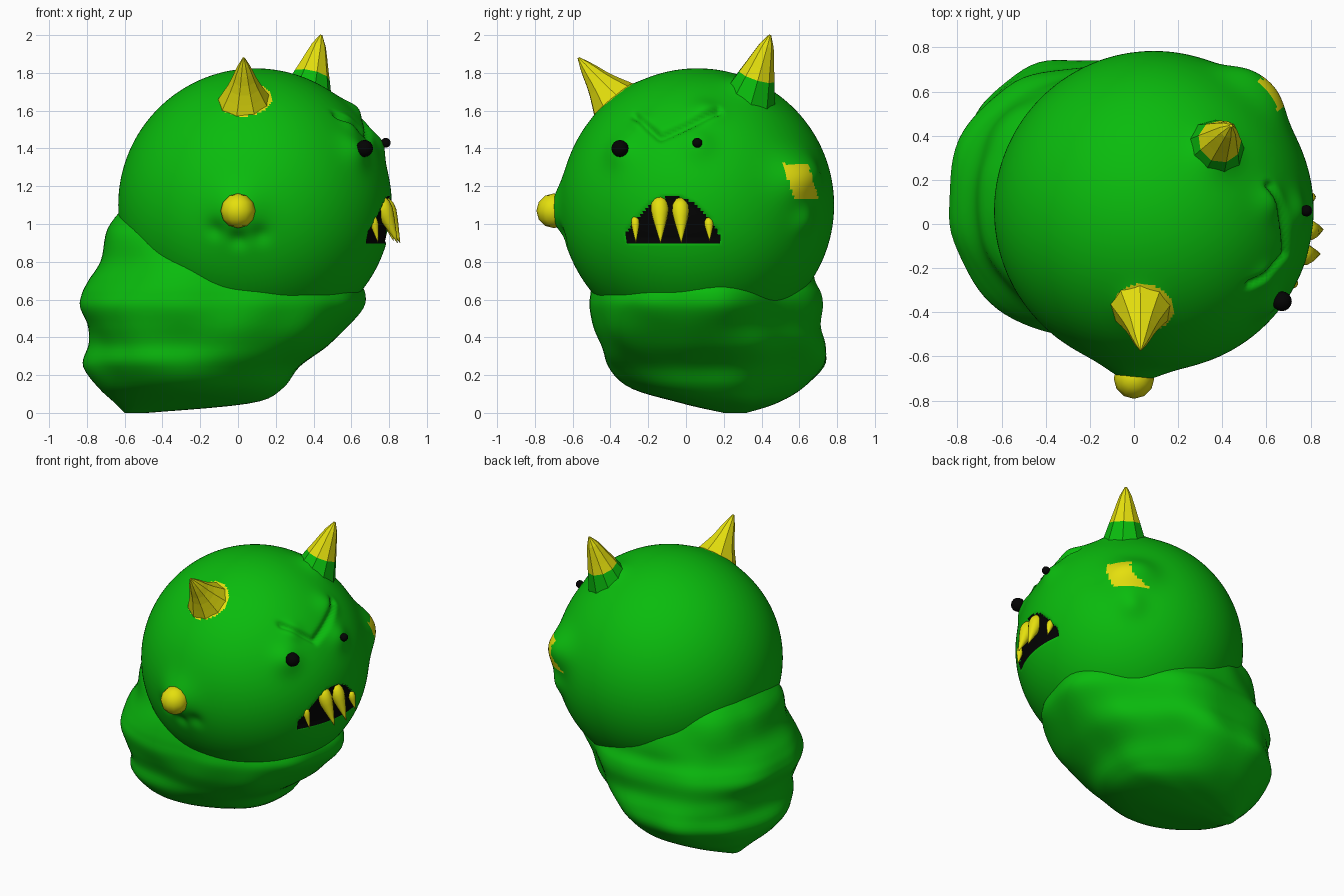
import bpy, bmesh, math
from mathutils import Vector, noise

old = bpy.data.objects.get("Cube")
if old:
    bpy.data.objects.remove(old, do_unlink=True)


def material(name, rgb):
    m = bpy.data.materials.new(name)
    m.use_nodes = True
    m.diffuse_color = (*rgb, 1)
    m.node_tree.nodes["Principled BSDF"].inputs["Base Color"].default_value = (*rgb, 1)
    return m


MATS = [material("green skin", (0.003, 0.5, 0.004)),
        material("yellow horn", (0.78, 0.74, 0.004)),
        material("black", (0.001, 0.001, 0.001))]
GREEN, YELLOW, BLACK = range(3)


def finish(bm, name, smooth=True):
    bmesh.ops.recalc_face_normals(bm, faces=bm.faces)
    mesh = bpy.data.meshes.new(name)
    for f in bm.faces:
        f.smooth = smooth
    bm.to_mesh(mesh)
    bm.free()
    for m in MATS:
        mesh.materials.append(m)
    obj = bpy.data.objects.new(name, mesh)
    bpy.context.collection.objects.link(obj)
    return obj


def loft(bm, rings):
    """Skin closed rings of equal length and cap both ends."""
    loops = [[bm.verts.new(p) for p in ring] for ring in rings]
    n = len(loops[0])
    for a, b in zip(loops, loops[1:]):
        for i in range(n):
            bm.faces.new((a[i], a[(i + 1) % n], b[(i + 1) % n], b[i]))
    bm.faces.new(loops[0])
    bm.faces.new(loops[-1])


def spike(name, base, tip, radius, profile, sides=12, green_until=0, smooth=True):
    """Tapered spike; the lowest part may stay green."""
    base, tip = Vector(base), Vector(tip)
    axis = (tip - base).normalized()
    u = axis.orthogonal().normalized()
    v = axis.cross(u)
    bm = bmesh.new()
    rings = []
    for k, w in enumerate(profile):
        c = base.lerp(tip, k / (len(profile) - 1))
        rings.append([c + (u * math.cos(a) + v * math.sin(a)) * radius * w
                      for a in (math.tau * i / sides for i in range(sides))])
    loft(bm, rings)
    for f in bm.faces:
        t = (f.calc_center_median() - base).dot(axis) / (tip - base).length
        f.material_index = GREEN if t < green_until else YELLOW
    return finish(bm, name, smooth)


def ball(name, centre, radius, mat, segments=16):
    bm = bmesh.new()
    bmesh.ops.create_uvsphere(bm, u_segments=segments, v_segments=segments // 2, radius=radius)
    for f in bm.faces:
        f.material_index = mat
    bmesh.ops.translate(bm, verts=bm.verts, vec=centre)
    return finish(bm, name)


# Head: sphere with soft bumps, brow creases, sunken mouth and horn patches
CENTRE, R = Vector((0.09, 0.06, 1.1)), 0.724
BUMPS = [  # point, height, spread
    ((0.62, -0.35, 1.39), 0.035, 0.09),
    ((0.73, 0.06, 1.42), 0.03, 0.08),
    ((0.60, 0.10, 1.58), 0.03, 0.08),
    ((0.59, -0.24, 1.53), 0.02, 0.06),
    ((0.59, 0.56, 1.23), 0.06, 0.13),
    ((0.47, 0.63, 1.25), 0.045, 0.11),
    ((0.54, 0.62, 1.02), 0.03, 0.08),
    ((0.00, -0.65, 1.07), 0.055, 0.13),
    ((-0.12, -0.63, 0.97), -0.02, 0.05),
    ((0.00, -0.65, 0.92), -0.025, 0.05),
    ((0.12, -0.63, 0.95), -0.02, 0.05),
    ((0.36, 0.32, 1.70), 0.05, 0.10),
    ((0.03, -0.37, 1.67), 0.03, 0.09),
]
BROWS = [((-0.137, 1.456), (-0.27, 1.57)), ((-0.137, 1.456), (0.17, 1.59))]


def segment_distance(p, a, b):
    a, b = Vector(a), Vector(b)
    t = max(0, min(1, (p - a).dot(b - a) / (b - a).length_squared))
    return (p - a.lerp(b, t)).length


def in_mouth(c):
    across = (c.y + 0.07) / 0.245
    return c.x > 0.5 and abs(across) < 1 and 0.905 < c.z < 0.95 + 0.195 * (1 - across ** 2)


def head_colour(c):
    if in_mouth(c):
        return BLACK
    if (c - Vector((0.04, -0.39, 1.67))).length < 0.14:
        return YELLOW
    if c.y > 0.5 and c.x > 0.3 and abs(c.y - 0.61 + (c.z - 1.22) * 0.3) < 0.066 and abs(c.z - 1.225) < 0.095:
        return YELLOW
    return GREEN


bm = bmesh.new()
bmesh.ops.create_uvsphere(bm, u_segments=288, v_segments=144, radius=R)
for v in bm.verts:
    n = v.co.normalized()
    p = CENTRE + v.co
    push = sum(h * math.exp(-((p - Vector(q)).length / s) ** 2) for q, h, s in BUMPS)
    if p.x > 0.4:
        d = min(segment_distance(Vector((p.y, p.z)), a, b) for a, b in BROWS)
        push -= 0.03 * math.exp(-(d / 0.018) ** 2)
    if in_mouth(p):
        push -= 0.015
    v.co = p + n * push
for f in bm.faces:
    f.material_index = head_colour(f.calc_center_median())
finish(bm, "head")

# Body: slumped sack of lumpy horizontal slices
SLICES = [  # z, x min, x max, y min, y max
    (1.10, -0.60, 0.30, -0.20, 0.48),
    (0.97, -0.71, 0.50, -0.38, 0.60),
    (0.80, -0.73, 0.58, -0.45, 0.67),
    (0.70, -0.78, 0.62, -0.48, 0.69),
    (0.63, -0.82, 0.66, -0.50, 0.72),
    (0.56, -0.84, 0.66, -0.51, 0.73),
    (0.46, -0.80, 0.59, -0.49, 0.72),
    (0.36, -0.78, 0.49, -0.45, 0.74),
    (0.25, -0.80, 0.34, -0.41, 0.73),
    (0.13, -0.73, 0.24, -0.28, 0.62),
    (0.05, -0.65, 0.06, -0.02, 0.48),
    (0.00, -0.60, -0.48, 0.20, 0.32),
]


def spline(rows, t):
    i = min(int(t), len(rows) - 2)
    f = t - i
    p = [rows[max(0, min(len(rows) - 1, i + k))] for k in (-1, 0, 1, 2)]
    return [b + 0.5 * f * (c - a + f * (2 * a - 5 * b + 4 * c - d + f * (3 * (b - c) + d - a)))
            for a, b, c, d in zip(*p)]


def power(x, e):
    return math.copysign(abs(x) ** e, x)


bm = bmesh.new()
rings, STEPS, SIDES = [], 56, 96
for k in range(STEPS + 1):
    z, x0, x1, y0, y1 = spline(SLICES, k / STEPS * (len(SLICES) - 1))
    ring = []
    for i in range(SIDES):
        a = math.tau * i / SIDES
        c, s = power(math.cos(a), 0.88), power(math.sin(a), 0.88)
        # the corner beneath the rear cheek is tucked in under the head
        if c > 0 and s > 0:
            tuck = 1 - 0.16 * math.sin(2 * a) ** 2
            c, s = c * tuck, s * tuck
        p = Vector(((x0 + x1) / 2 + (x1 - x0) / 2 * c, (y0 + y1) / 2 + (y1 - y0) / 2 * s, z))
        lump = 0.03 * noise.noise(p * 3.5) * min(1, z / 0.25)
        ring.append(p + Vector((c, s, 0)) * lump)
    rings.append(ring)
loft(bm, rings)
finish(bm, "body")

# Horns and side nub
spike("front_horn", (0.035, -0.355, 1.62), (0.03, -0.57, 1.88), 0.13,
      (1.2, 1.05, 0.85, 0.66, 0.5, 0.37, 0.22, 0.04), 9, 0, False)
spike("back_horn", (0.35, 0.32, 1.62), (0.44, 0.445, 2.0), 0.14,
      (1.15, 1.0, 0.86, 0.72, 0.57, 0.43, 0.28, 0.05), 9, 0.38, False)
ball("side_nub", (0.0, -0.70, 1.07), 0.092, YELLOW, 12)

# Eyes
ball("large_eye", (0.67, -0.35, 1.40), 0.045, BLACK)
ball("small_eye", (0.782, 0.06, 1.43), 0.026, BLACK)

# Teeth: base y, base z, tip offset, tip z, radius
TOOTH = (0.6, 0.95, 1.0, 0.85, 0.66, 0.45, 0.24, 0.03)
for i, (y, z, out, tip_z, r) in enumerate([(-0.27, 1.04, 0.01, 0.90, 0.022),
                                           (-0.14, 1.14, 0.06, 0.90, 0.048),
                                           (-0.03, 1.13, 0.05, 0.90, 0.046),
                                           (0.12, 1.03, 0.015, 0.91, 0.024)]):
    x = CENTRE.x + math.sqrt(R ** 2 - (y - CENTRE.y) ** 2 - (z - CENTRE.z) ** 2)
    spike(f"tooth_{i + 1}", (x - r * 0.8, y, z), (x + out, y + 0.005, tip_z), r, TOOTH)
